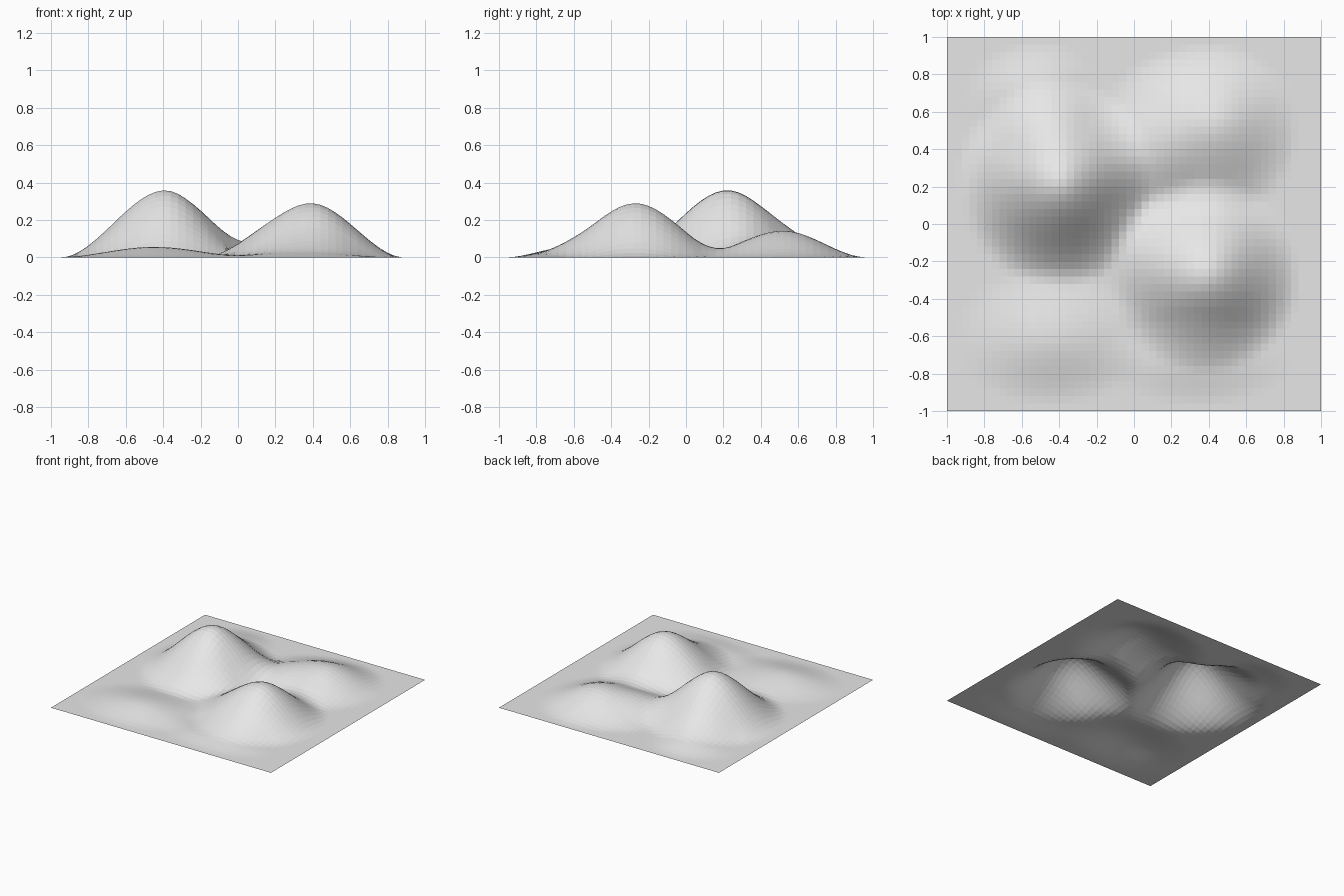
import bpy
import bmesh

# Remove the default object
cube = bpy.data.objects.get("Cube")
if cube:
    bpy.data.objects.remove(cube, do_unlink=True)

CELLS = 50

# Hills: centre x, centre y, height, reach to west, east, south, north
HILLS = [
    (-0.39, 0.22, 0.36, 0.56, 0.50, 0.56, 0.56),   # tall hill
    (0.39, -0.27, 0.29, 0.55, 0.50, 0.53, 0.52),   # second hill
    (0.42, 0.52, 0.143, 0.62, 0.47, 0.50, 0.45),   # low back hill
    (0.02, 0.34, 0.04, 0.35, 0.35, 0.30, 0.35),    # saddle
    (-0.50, 0.68, 0.05, 0.42, 0.32, 0.35, 0.30),   # spur
    (-0.45, -0.62, 0.057, 0.52, 0.55, 0.35, 0.40), # front ridge
    (0.35, -0.72, 0.03, 0.55, 0.50, 0.25, 0.25),   # front foot
    (0.00, -0.15, 0.02, 0.30, 0.30, 0.30, 0.30),   # inner foot
]


def height(x, y):
    """Sum of soft, lopsided bumps that fade smoothly to flat ground."""
    total = 0.0
    for cx, cy, top, west, east, south, north in HILLS:
        dx = (x - cx) / (east if x > cx else west)
        dy = (y - cy) / (north if y > cy else south)
        t = max(0.0, 1.0 - (dx * dx + dy * dy) ** 0.5)
        total += top * t * t * (3 - 2 * t)
    return total


# Plain grey ground
grey = bpy.data.materials.new("light_grey")
grey.use_nodes = True
colour = (0.8, 0.8, 0.8, 1.0)
grey.diffuse_color = colour
grey.node_tree.nodes["Principled BSDF"].inputs["Base Color"].default_value = colour

# Terrain sheet
bm = bmesh.new()
bmesh.ops.create_grid(bm, x_segments=CELLS, y_segments=CELLS, size=1.0)
for v in bm.verts:
    v.co.z = height(v.co.x, v.co.y)
mesh = bpy.data.meshes.new("terrain")
bm.to_mesh(mesh)
bm.free()
mesh.materials.append(grey)
terrain = bpy.data.objects.new("terrain", mesh)
bpy.context.collection.objects.link(terrain)
